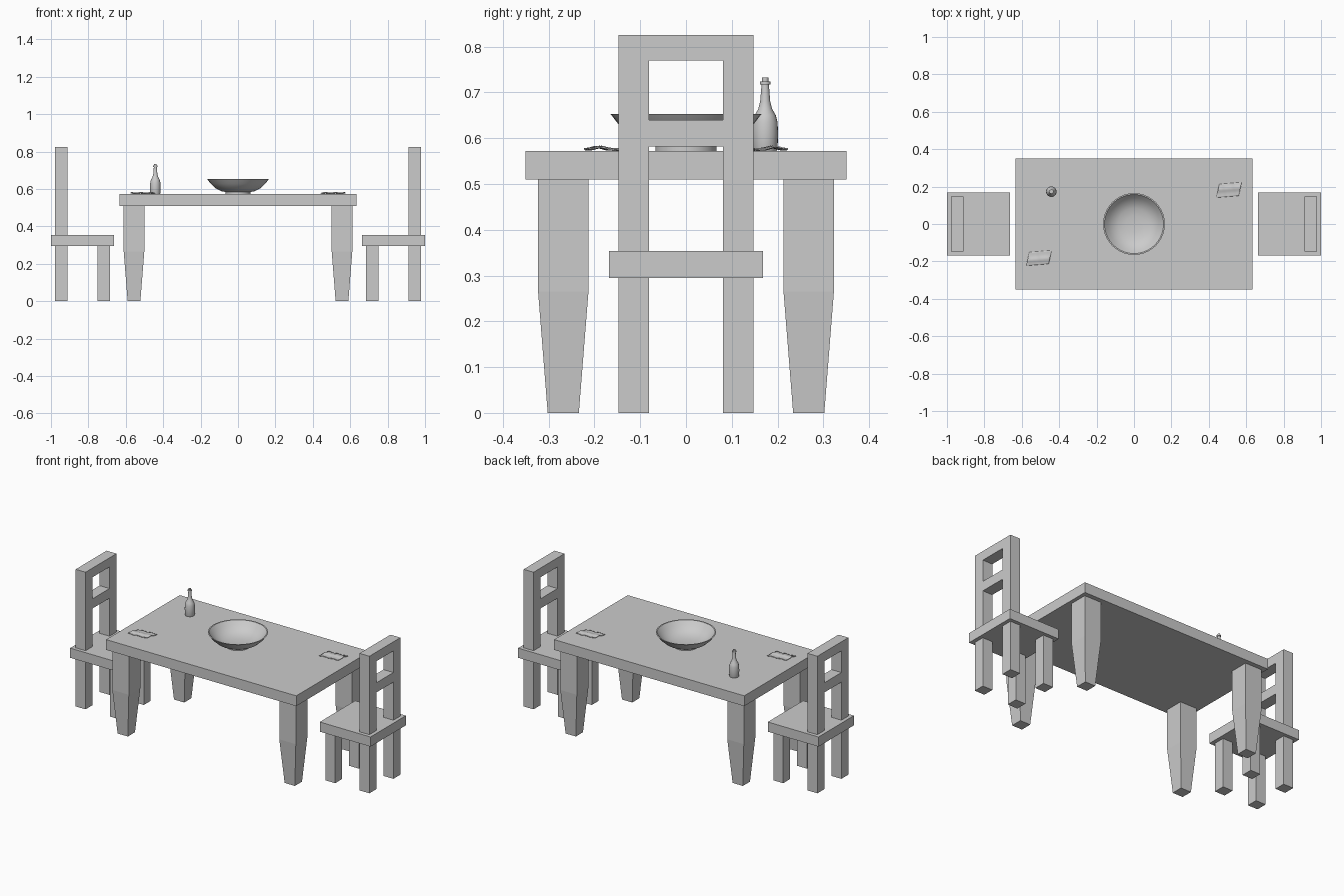
import bpy, bmesh, math

if "Cube" in bpy.data.objects:
    bpy.data.objects.remove(bpy.data.objects["Cube"])


def finish(bm, name, smooth=False):
    bmesh.ops.recalc_face_normals(bm, faces=bm.faces)
    me = bpy.data.meshes.new(name)
    bm.to_mesh(me)
    bm.free()
    ob = bpy.data.objects.new(name, me)
    bpy.context.collection.objects.link(ob)
    if smooth:
        bpy.ops.object.select_all(action='DESELECT')
        ob.select_set(True)
        bpy.context.view_layer.objects.active = ob
        bpy.ops.object.shade_smooth_by_angle(angle=math.radians(40))
    return ob


def prism(name, cx, cy, sections):
    """Stack of rectangles (z, half_x, half_y), capped at both ends."""
    bm = bmesh.new()
    rings = []
    for z, hx, hy in sections:
        rings.append([bm.verts.new((cx + sx * hx, cy + sy * hy, z))
                      for sx, sy in ((-1, -1), (1, -1), (1, 1), (-1, 1))])
    for a, b in zip(rings, rings[1:]):
        for i in range(4):
            j = (i + 1) % 4
            bm.faces.new((a[i], a[j], b[j], b[i]))
    bm.faces.new(rings[0])
    bm.faces.new(rings[-1])
    return finish(bm, name)


def box(name, cx, cy, hx, hy, z0, z1):
    return prism(name, cx, cy, [(z0, hx, hy), (z1, hx, hy)])


def lathe(name, cx, cy, profile, sides=32):
    """Spin an (r, z) profile that starts and ends on the axis."""
    bm = bmesh.new()
    vs = [bm.verts.new((cx + r, cy, z)) for r, z in profile]
    es = [bm.edges.new(p) for p in zip(vs, vs[1:])]
    bmesh.ops.spin(bm, geom=vs + es, cent=(cx, cy, 0), axis=(0, 0, 1),
                   angle=2 * math.pi, steps=sides, use_duplicate=False)
    bmesh.ops.remove_doubles(bm, verts=bm.verts, dist=1e-5)
    return finish(bm, name, True)


TOP = 0.572

# Table: slab and four legs tapering in the lower half
box("table_top", 0, 0, 0.633, 0.35, 0.51, TOP)
for sx in (-1, 1):
    for sy in (-1, 1):
        prism("table_leg", sx * 0.556, sy * 0.268,
              [(0, 0.034, 0.034), (0.265, 0.055, 0.055), (0.512, 0.055, 0.055)])

# Chairs at both ends
for s in (-1, 1):
    box("seat", s * 0.831, 0, 0.169, 0.168, 0.295, 0.353)
    for sy in (-1, 1):
        box("chair_front_leg", s * 0.717, sy * 0.114, 0.033, 0.033, 0, 0.297)
        box("chair_back_post", s * 0.945, sy * 0.114, 0.033, 0.033, 0, 0.825)
    box("chair_top_rail", s * 0.945, 0, 0.033, 0.082, 0.77, 0.825)
    box("chair_lower_rail", s * 0.945, 0, 0.033, 0.082, 0.582, 0.64)

# Wide bowl on a foot ring
lathe("bowl", 0, 0, [
    (0, TOP), (0.067, TOP), (0.067, 0.584), (0.09, 0.588), (0.12, 0.604),
    (0.145, 0.627), (0.165, 0.653), (0.158, 0.653), (0.139, 0.630),
    (0.115, 0.610), (0.085, 0.596), (0.045, 0.590), (0, 0.588)], 40)

# Bottle with lip and stopper
lathe("bottle", -0.442, 0.173, [
    (0, TOP), (0.025, TOP), (0.027, 0.578), (0.028, 0.61), (0.027, 0.635),
    (0.023, 0.65), (0.015, 0.664), (0.011, 0.68), (0.008, 0.717),
    (0.0115, 0.717), (0.0115, 0.724), (0.007, 0.724), (0.007, 0.732),
    (0, 0.732)], 24)

# Small rumpled napkins, one turned half round from the other
for s in (-1, 1):
    bm = bmesh.new()
    bmesh.ops.create_grid(bm, x_segments=20, y_segments=14, size=1)
    for v in bm.verts:
        u, w = v.co.x, v.co.y
        z = 0.0035 + 0.005 * math.exp(-((w - 0.2) / 0.4) ** 2)
        z += 0.0016 * math.sin(7 * u + 2 * w)
        x = 0.508 + 0.06 * u + 0.008 * w
        y = 0.182 + 0.036 * w + 0.005 * u
        v.co = (s * x, s * y, TOP + z)
    napkin = finish(bm, "napkin", True)
    mod = napkin.modifiers.new("thickness", 'SOLIDIFY')
    mod.thickness = 0.003
    mod.offset = 0
